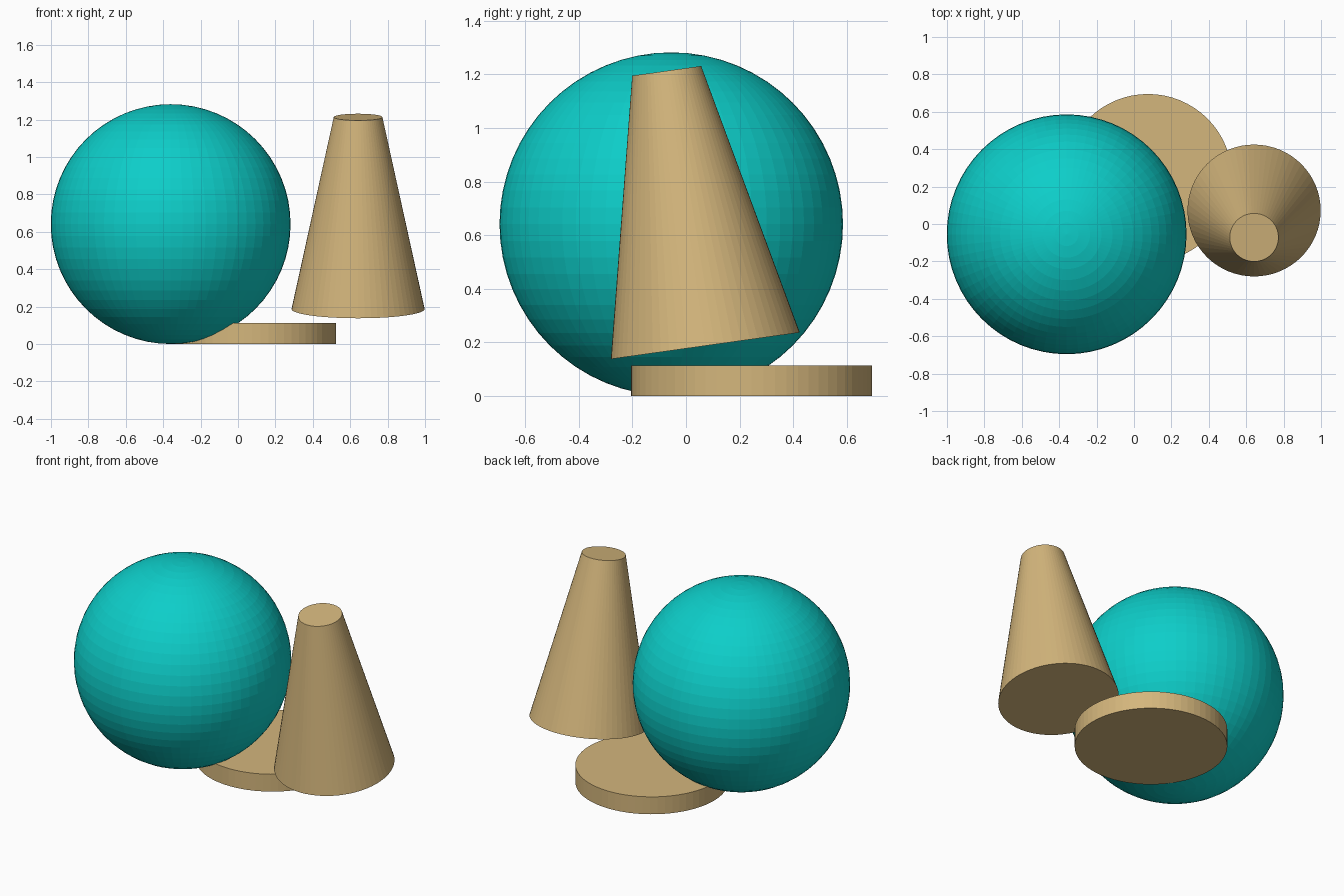
import bpy
import math

if "Cube" in bpy.data.objects:
    bpy.data.objects.remove(bpy.data.objects["Cube"])


def material(name, rgb):
    m = bpy.data.materials.new(name)
    m.diffuse_color = (*rgb, 1.0)
    m.use_nodes = True
    m.node_tree.nodes["Principled BSDF"].inputs["Base Color"].default_value = m.diffuse_color
    return m


def finish(name, mat):
    obj = bpy.context.object
    obj.name = name
    obj.data.materials.append(mat)
    return obj


teal = material("teal", (0.004, 0.617, 0.585))
tan = material("tan", (0.658, 0.468, 0.202))
SIDES = 64

# Large faceted ball resting on the ground
bpy.ops.mesh.primitive_uv_sphere_add(
    segments=SIDES, ring_count=SIDES // 2, radius=0.641, location=(-0.36, -0.055, 0.641))
finish("ball", teal)

# Flat round disc behind the ball
bpy.ops.mesh.primitive_cylinder_add(
    vertices=SIDES, radius=0.45, depth=0.113, location=(0.075, 0.245, 0.0565))
finish("disc", tan)

# Truncated cone leaning towards the front
bpy.ops.mesh.primitive_cone_add(
    vertices=SIDES, radius1=0.356, radius2=0.13, depth=1.036,
    location=(0.642, 0.0, 0.70), rotation=(math.radians(8), 0, 0))
finish("leaning_cone", tan)
